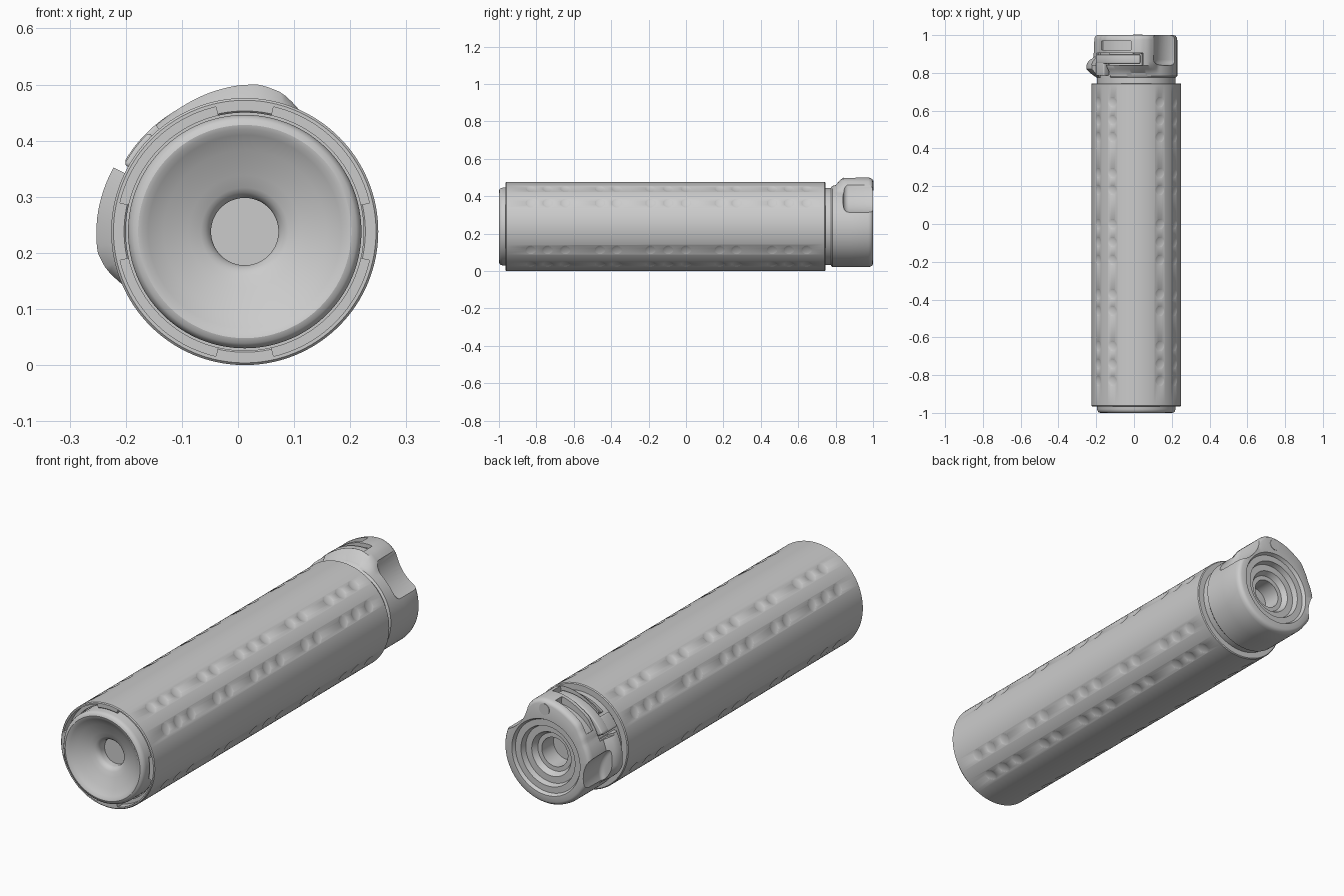
import bpy, bmesh
from math import sin, cos, pi, radians, degrees
from mathutils import Matrix, Vector

if "Cube" in bpy.data.objects:
    bpy.data.objects.remove(bpy.data.objects["Cube"])

CX, CZ, N = 0.012, 0.238, 128


def polar(r, a, y):
    return Vector((CX + r * cos(a), y, CZ + r * sin(a)))


def finish(name, bm):
    bmesh.ops.remove_doubles(bm, verts=bm.verts, dist=1e-5)
    bmesh.ops.recalc_face_normals(bm, faces=bm.faces)
    me = bpy.data.meshes.new(name)
    bm.to_mesh(me)
    bm.free()
    ob = bpy.data.objects.new(name, me)
    bpy.context.collection.objects.link(ob)
    return ob


def loft(name, rings, closed=False):
    """Skin rings of (y, radius or radius-by-angle function) around the long axis."""
    bm = bmesh.new()
    rows = []
    for y, r in rings:
        rows.append([bm.verts.new(polar(r(a) if callable(r) else r, a, y))
                     for a in (2 * pi * i / N for i in range(N))])
    pairs = list(zip(rows, rows[1:])) + ([(rows[-1], rows[0])] if closed else [])
    for p, q in pairs:
        for i in range(N):
            j = (i + 1) % N
            bm.faces.new((p[i], p[j], q[j], q[i]))
    return finish(name, bm)


def sector(name, r0, r1, y0, y1, a0, a1, bevel=0.0, steps=24):
    """Curved block between two radii, two lengths and two angles in degrees."""
    bm = bmesh.new()
    rows = []
    for i in range(steps + 1):
        a = radians(a0 + (a1 - a0) * i / steps)
        rows.append([bm.verts.new(polar(r, a, y))
                     for r, y in ((r0, y0), (r1, y0), (r1, y1), (r0, y1))])
    for p, q in zip(rows, rows[1:]):
        for i in range(4):
            j = (i + 1) % 4
            bm.faces.new((p[i], p[j], q[j], q[i]))
    bm.faces.new(rows[0])
    bm.faces.new(rows[-1])
    ob = finish(name, bm)
    if bevel:
        m = ob.modifiers.new("bevel", 'BEVEL')
        m.width, m.segments, m.limit_method = bevel, 3, 'ANGLE'
        m.angle_limit = radians(40)
    return ob


def rod(name, r, dist, angle, y0, y1, bevel=0.0):
    """Cylinder parallel to the long axis."""
    bm = bmesh.new()
    c = polar(dist, radians(angle), (y0 + y1) / 2)
    bmesh.ops.create_cone(bm, cap_ends=True, segments=64, radius1=r, radius2=r, depth=y1 - y0,
                          matrix=Matrix.Translation(c) @ Matrix.Rotation(pi / 2, 4, 'X'))
    if bevel:
        rim = [e for e in bm.edges if abs(e.verts[0].co.y - e.verts[1].co.y) < 1e-5]
        bmesh.ops.bevel(bm, geom=rim, offset=bevel, segments=5, profile=0.5, affect='EDGES')
    return finish(name, bm)


def cut(ob, cutters):
    for c in cutters:
        c.hide_render = True
        m = ob.modifiers.new("cut", 'BOOLEAN')
        m.object, m.operation, m.solver = c, 'DIFFERENCE', 'EXACT'


def done(ob):
    """Apply modifiers and smooth the curved faces."""
    bpy.ops.object.select_all(action='DESELECT')
    ob.select_set(True)
    bpy.context.view_layer.objects.active = ob
    for m in list(ob.modifiers):
        bpy.ops.object.modifier_apply(modifier=m.name)
    bpy.ops.object.shade_smooth_by_angle(angle=radians(32))


# Outer tube with end slots and shallow dimples
tube = loft("outer_tube", [(-0.90, 0.2), (-0.90, 0.212), (-0.962, 0.212), (-0.965, 0.215),
                           (-0.965, 0.234), (-0.961, 0.238), (0.741, 0.238), (0.745, 0.234),
                           (0.745, 0.2)], closed=True)
slots = [sector("slot_cutter", 0.205, 0.228, -1.0, -0.925, q + 13, q + 77) for q in (0, 90, 180, 270)]
bm = bmesh.new()
for y in (-0.83, -0.74, -0.645, -0.46, -0.37, -0.19, -0.095, 0, 0.18, 0.27, 0.46, 0.55, 0.645):
    for q in (0, 90, 180, 270):
        for a in (q + 32, q + 58):
            mat = (Matrix.Translation(polar(0.242, radians(a), y)) @ Matrix.Rotation(-radians(a), 4, 'Y')
                   @ Matrix.Diagonal((0.009, 0.032, 0.036, 1)))
            bmesh.ops.create_uvsphere(bm, u_segments=20, v_segments=12, radius=1, matrix=mat)
dimples = finish("dimple_cutter", bm)
cut(tube, slots + [dimples])

# Front cap: rounded rim, dished face, blind bore
cap = loft("front_cap", [(-0.89, 0.0), (-0.89, 0.208), (-0.980, 0.208), (-0.990, 0.205), (-0.997, 0.199),
                         (-1.0, 0.190), (-0.998, 0.182), (-0.990, 0.172), (-0.975, 0.145), (-0.955, 0.10),
                         (-0.947, 0.078), (-0.942, 0.070), (-0.934, 0.063), (-0.925, 0.060),
                         (-0.90, 0.060), (-0.90, 0.0)])

# Collar between tube and lock ring
collar = loft("rear_collar", [(0.70, 0.0), (0.70, 0.207), (0.80, 0.207), (0.80, 0.0)])

# Lock ring with raised cam on the upper left
CAM = [(0, .217), (58, .217), (67, .24), (75, .256), (84, .263), (92, .261), (117, .249), (138, .245),
       (152, .26), (173, .264), (188, .265), (195, .256), (205, .234), (213, .217), (360, .217)]


def cam(k_top, k_left, shrink=0.0):
    def radius(a):
        d = degrees(a)
        for (a0, r0), (a1, r1) in zip(CAM, CAM[1:]):
            if a0 <= d <= a1:
                r = r0 + (r1 - r0) * (d - a0) / (a1 - a0)
                t = min(max((d - 130) / 20, 0), 1)
                k = k_top * (1 - t) + k_left * t
                return 0.217 + (r - 0.217) * k - shrink
    return radius


ring = loft("lock_ring", [(0.775, 0.0), (0.775, cam(0, 0, 0.008)), (0.783, cam(0, 0.1)), (0.80, cam(0.1, 0.6)),
                          (0.82, cam(0.6, 1)), (0.84, cam(1, 1)), (0.86, cam(1, 0.8)), (0.885, cam(1, 0.3)),
                          (0.975, cam(1, 0.2)), (0.988, cam(1, 0.2, 0.003)), (0.996, cam(1, 0.2, 0.009)),
                          (1.0, cam(1, 0.2, 0.018)), (1.0, 0.173), (0.985, 0.165), (0.985, 0.137),
                          (0.96, 0.13), (0.96, 0.10), (0.935, 0.086), (0.935, 0.066), (0.85, 0.066), (0.85, 0.0)])
cut(ring, [rod("thumb_scoop_cutter", 0.17, 0.352, 42, 0.84, 1.1, 0.03),
           rod("side_scoop_cutter", 0.14, 0.333, 188, 0.87, 1.1, 0.02),
           sector("lever_groove_cutter", 0.222, 0.3, 0.842, 0.905, 82, 156),
           sector("leg_groove_cutter", 0.210, 0.3, 0.77, 0.905, 130, 154),
           sector("cam_pocket_cutter", 0.225, 0.3, 0.922, 0.968, 96, 142)])

# Locking lever and its pivot pin
arm = sector("lever_arm", 0.215, 0.248, 0.85, 0.897, 85, 150, 0.005)
leg = sector("lever_leg", 0.205, 0.246, 0.785, 0.89, 134, 151, 0.006, 8)
pin = rod("pivot_pin", 0.026, 0.219, 88, 0.90, 1.002)

for part in (tube, cap, collar, ring, arm, leg, pin):
    done(part)
for ob in list(bpy.data.objects):
    if ob.name.split(".")[0].endswith("cutter"):
        bpy.data.objects.remove(ob)
